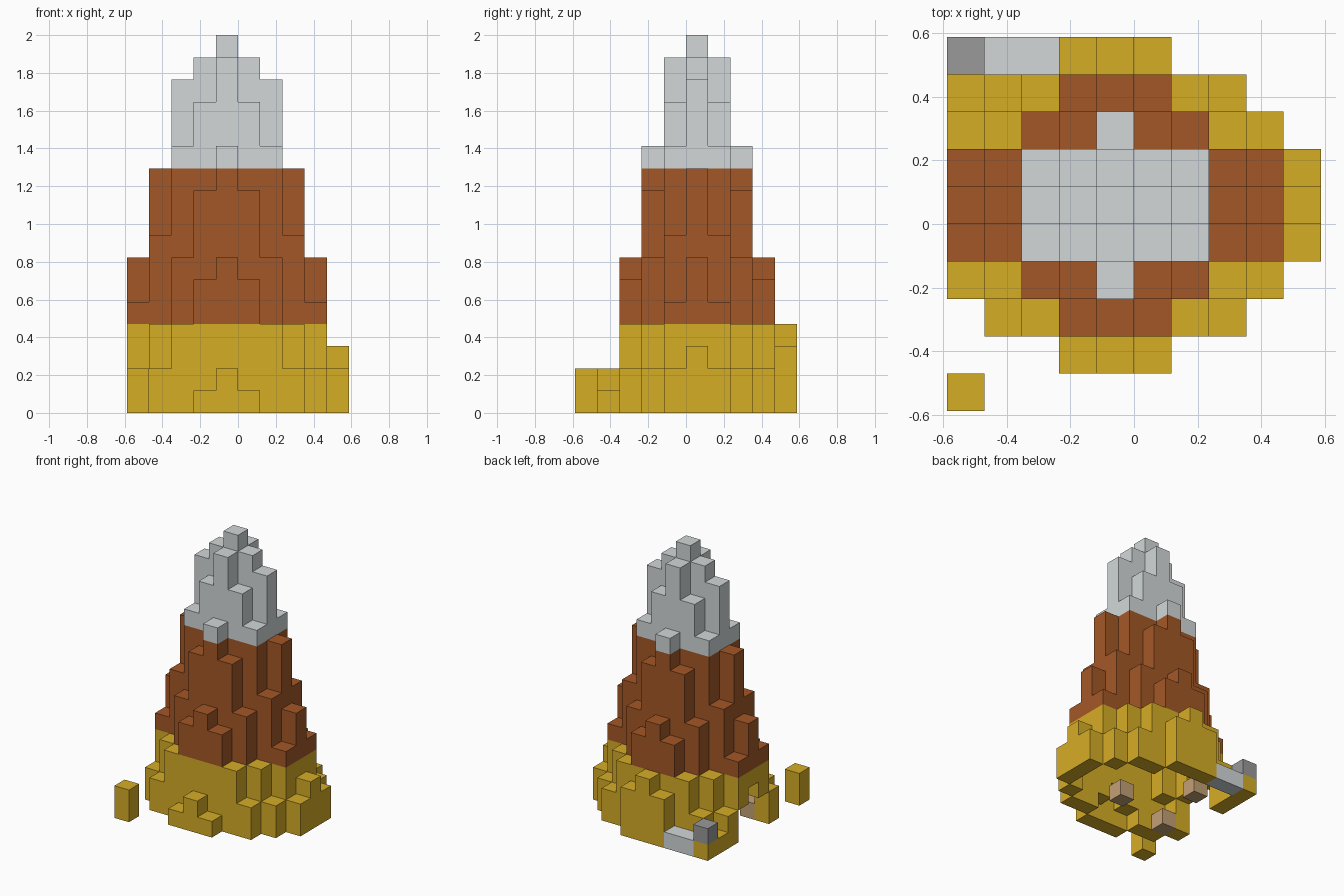
import bpy, bmesh
from mathutils import Vector

if "Cube" in bpy.data.objects:
    bpy.data.objects.remove(bpy.data.objects["Cube"])

U = 2 / 17          # edge of one block
CX, CY = 4, 5       # block column under the peak


def material(name, color):
    m = bpy.data.materials.new(name)
    m.use_nodes = True
    m.diffuse_color = (*color, 1)
    bsdf = m.node_tree.nodes["Principled BSDF"]
    bsdf.inputs["Base Color"].default_value = (*color, 1)
    bsdf.inputs["Roughness"].default_value = 0.9
    return m


gold = material("golden grass", (0.675, 0.417, 0.019))
brown = material("brown rock", (0.369, 0.097, 0.02))
snow = material("pale grey snow", (0.643, 0.683, 0.683))
stone = material("dark grey stone", (0.32, 0.32, 0.32))
tan = material("tan wood", (0.55, 0.36, 0.18))

# Column heights by distance from the peak: one row per step in y, outward in x
slope = [
    [17, 16, 15, 11, 7, 3],
    [16, 14, 12, 8, 5, 2],
    [12, 10, 7, 4, 2],
    [7, 6, 4, 2],
]
front_foot, back_foot = [2, 1], [4, 3]

parts = {name: set() for name in (
    "grassy_foot", "rock_slope", "snow_cap", "stone_block",
    "stone_path", "cave_posts", "lone_pillar")}


def add_column(i, j, height):
    for k in range(height):
        band = "grassy_foot" if k < 4 else "rock_slope" if k < 11 else "snow_cap"
        parts[band].add((i, j, k))


# Full mountain; the column row at i = -1 is cut away below
for i in range(-1, 10):
    for j in range(1, 10):
        dx, dy = abs(i - CX), abs(j - CY)
        row = slope[dy] if dy < 4 else front_foot if j < CY else back_foot
        if dx < len(row):
            add_column(i, j, row[dx])

# Corner ground with the path and stone, and the separate pillar
parts["grassy_foot"] |= {(0, 8, 0), (0, 9, 0)}
parts["stone_path"] |= {(1, 9, 0), (2, 9, 0)}
parts["stone_block"].add((0, 9, 1))
parts["lone_pillar"] |= {(0, 0, 0), (0, 0, 1)}

# Hollow the mountain to a shell one block thick, open below and at the cut side
filled = set().union(*parts.values())


def enclosed(cell):
    i, j, k = cell
    around = {(i - 1, j, k), (i + 1, j, k), (i, j - 1, k),
              (i, j + 1, k), (i, j, k + 1)}
    return around <= filled


for name in parts:
    parts[name] = {c for c in parts[name] if c[0] >= 0 and not enclosed(c)}

# Wooden posts standing inside the hollow
parts["cave_posts"] |= {(1, 3, 0), (2, 7, 0), (5, 4, 0)}

solid = set().union(*parts.values())


def build(name, cells, mat):
    """Make one object from the exposed faces of its blocks."""
    bm = bmesh.new()
    for cell in sorted(cells):
        for axis in range(3):
            for side in (0, 1):
                near = list(cell)
                near[axis] += 2 * side - 1
                if tuple(near) in solid:
                    continue
                a, b = (axis + 1) % 3, (axis + 2) % 3
                corners = []
                for s, t in ((0, 0), (1, 0), (1, 1), (0, 1)):
                    p = Vector(cell)
                    p[axis] += side
                    p[a] += s
                    p[b] += t
                    corners.append(bm.verts.new((p - Vector((5, 5, 0))) * U))
                bm.faces.new(corners if side else corners[::-1])
    bmesh.ops.remove_doubles(bm, verts=bm.verts[:], dist=U / 100)
    mesh = bpy.data.meshes.new(name)
    bm.to_mesh(mesh)
    bm.free()
    mesh.materials.append(mat)
    bpy.context.scene.collection.objects.link(bpy.data.objects.new(name, mesh))


for name, mat in (("grassy_foot", gold), ("rock_slope", brown),
                  ("snow_cap", snow), ("stone_block", stone),
                  ("stone_path", snow), ("cave_posts", tan),
                  ("lone_pillar", gold)):
    build(name, parts[name], mat)
